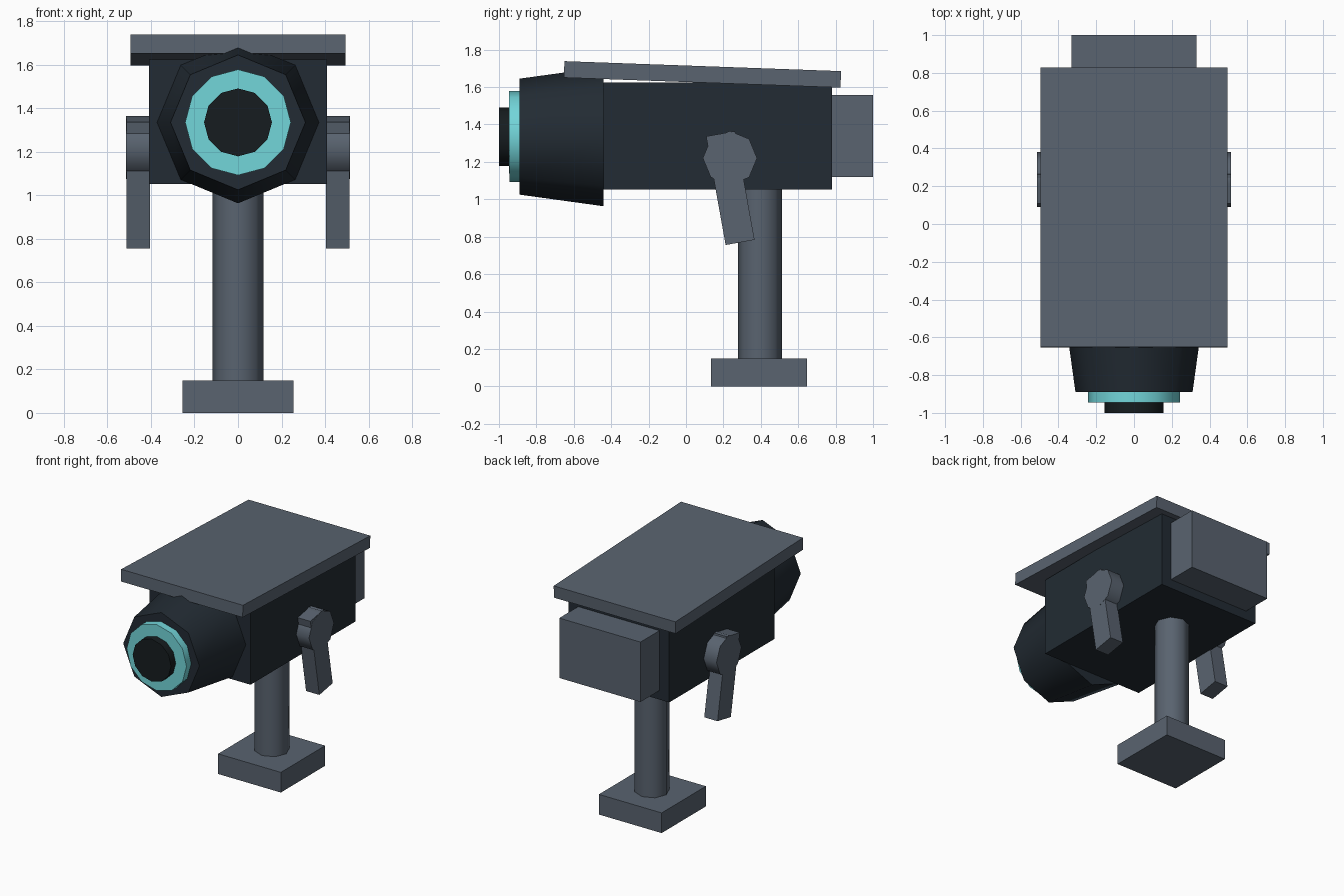
import bpy, math
from mathutils import Vector

if "Cube" in bpy.data.objects:
    bpy.data.objects.remove(bpy.data.objects["Cube"])


def material(name, rgb):
    m = bpy.data.materials.new(name)
    m.diffuse_color = (*rgb, 1)
    m.use_nodes = True
    m.node_tree.nodes["Principled BSDF"].inputs["Base Color"].default_value = m.diffuse_color
    return m


STEEL = material("steel", (0.10, 0.125, 0.16))
DARK = material("dark_shell", (0.016, 0.024, 0.033))
CYAN = material("cyan", (0.17, 0.67, 0.70))
BLACK = material("black_glass", (0.008, 0.012, 0.014))


def finish(name, mat):
    ob = bpy.context.object
    ob.name = name
    ob.data.materials.append(mat)
    return ob


def box(name, mat, centre, size, tilt=0):
    bpy.ops.mesh.primitive_cube_add(size=1, location=centre, rotation=(tilt, 0, 0))
    ob = finish(name, mat)
    ob.scale = size
    return ob


def tube(name, mat, start, end, r1, r2, sides):
    """Closed cylinder or cone running from start to end."""
    a, b = Vector(start), Vector(end)
    d = b - a
    rot = (math.pi / 2, 0, 0) if abs(d.y) > 0 else (0, math.pi / 2, 0) if abs(d.x) > 0 else (0, 0, 0)
    bpy.ops.mesh.primitive_cone_add(vertices=sides, radius1=r1, radius2=r2, depth=d.length,
                                    location=(a + b) / 2, rotation=rot)
    ob = finish(name, mat)
    bpy.ops.object.shade_smooth_by_angle(angle=math.radians(50))
    return ob


# Stand
box("base_plate", STEEL, (0, 0.39, 0.074), (0.51, 0.514, 0.148))
tube("stand_pole", STEEL, (0, 0.395, 0.1), (0, 0.395, 1.1), 0.117, 0.117, 8)

# Housing, rear box and sloping roof
box("housing", DARK, (0, 0.17, 1.338), (0.82, 1.22, 0.572))
box("rear_box", STEEL, (0, 0.875, 1.338), (0.66, 0.25, 0.44))
box("sun_roof", STEEL, (0, 0.088, 1.668), (0.99, 1.48, 0.088), -0.036)

# Lens assembly: built back to front along -y
Z = 1.335
tube("lens_hood", DARK, (0, -0.44, Z), (0, -0.89, Z), 0.372, 0.31, 8)
tube("lens_ring", CYAN, (0, -0.85, Z), (0, -0.945, Z), 0.243, 0.243, 12)
tube("lens_glass", BLACK, (0, -0.90, Z), (0, -1.0, Z), 0.156, 0.156, 12)

# Side pivots with hanging arms
for side, s in (("left", -1), ("right", 1)):
    tube(side + "_pivot", STEEL, (s * 0.39, 0.235, 1.22), (s * 0.514, 0.235, 1.22), 0.145, 0.145, 8)
    box(side + "_arm", STEEL, (s * 0.459, 0.237, 1.06), (0.108, 0.157, 0.59), math.radians(10.2))
